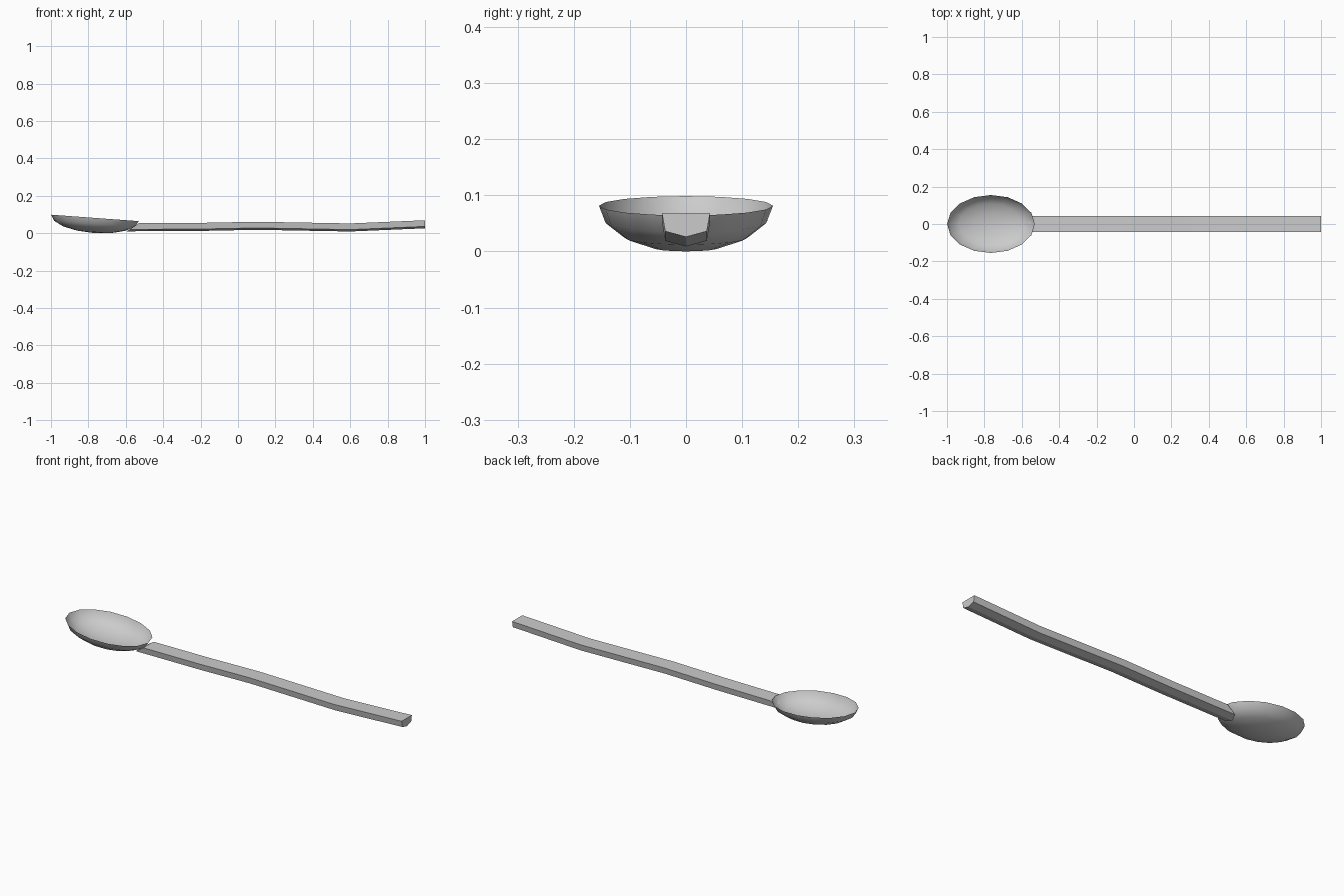
import bpy
import bmesh
import math
from mathutils import Matrix, Vector

cube = bpy.data.objects.get("Cube")
if cube:
    bpy.data.objects.remove(cube, do_unlink=True)

# One plain grey for the whole spoon
grey = bpy.data.materials.new("spoon grey")
grey.use_nodes = True
colour = (0.6, 0.6, 0.6, 1)
grey.diffuse_color = colour
grey.node_tree.nodes["Principled BSDF"].inputs["Base Color"].default_value = colour


def make_object(name, bm, smooth_angle):
    mesh = bpy.data.meshes.new(name)
    bm.to_mesh(mesh)
    bm.free()
    mesh.materials.append(grey)
    obj = bpy.data.objects.new(name, mesh)
    bpy.context.collection.objects.link(obj)
    bpy.ops.object.select_all(action="DESELECT")
    obj.select_set(True)
    bpy.context.view_layer.objects.active = obj
    bpy.ops.object.shade_smooth_by_angle(angle=math.radians(smooth_angle))
    return obj


# Bowl: lower half of a flattened sphere, tipped up at the far end
bm = bmesh.new()
bmesh.ops.create_uvsphere(bm, u_segments=16, v_segments=8, radius=1)
upper = [v for v in bm.verts if v.co.z > 0.01]
bmesh.ops.delete(bm, geom=upper, context="VERTS")
bmesh.ops.reverse_faces(bm, faces=bm.faces[:])
placement = (Matrix.Translation((-0.765, 0, 0.0815))
             @ Matrix.Rotation(math.radians(4.2), 4, "Y")
             @ Matrix.Diagonal((0.235, 0.155, 0.081, 1)))
bmesh.ops.transform(bm, matrix=placement, verts=bm.verts[:])
make_object("bowl", bm, 60)

# Handle: keeled cross-section (y, drop below top) swept along a gentle wave
section = [(-0.043, 0), (0.043, 0), (0.037, 0.033), (0, 0.043), (-0.037, 0.033)]
stations = [(-0.53, 0.053), (-0.2, 0.055), (0.1, 0.061), (0.6, 0.052), (1.0, 0.069)]

bm = bmesh.new()
rings = []
for i, (x, top) in enumerate(stations):
    # The first end slants back under the bowl
    slant = 1.5 if i == 0 else 0
    rings.append([bm.verts.new(Vector((x - slant * drop, y, top - drop)))
                  for y, drop in section])
for a, b in zip(rings, rings[1:]):
    for j in range(len(section)):
        k = (j + 1) % len(section)
        bm.faces.new((a[j], a[k], b[k], b[j]))
bm.faces.new(rings[0])
bm.faces.new(rings[-1])
bmesh.ops.recalc_face_normals(bm, faces=bm.faces[:])
make_object("handle", bm, 12)
